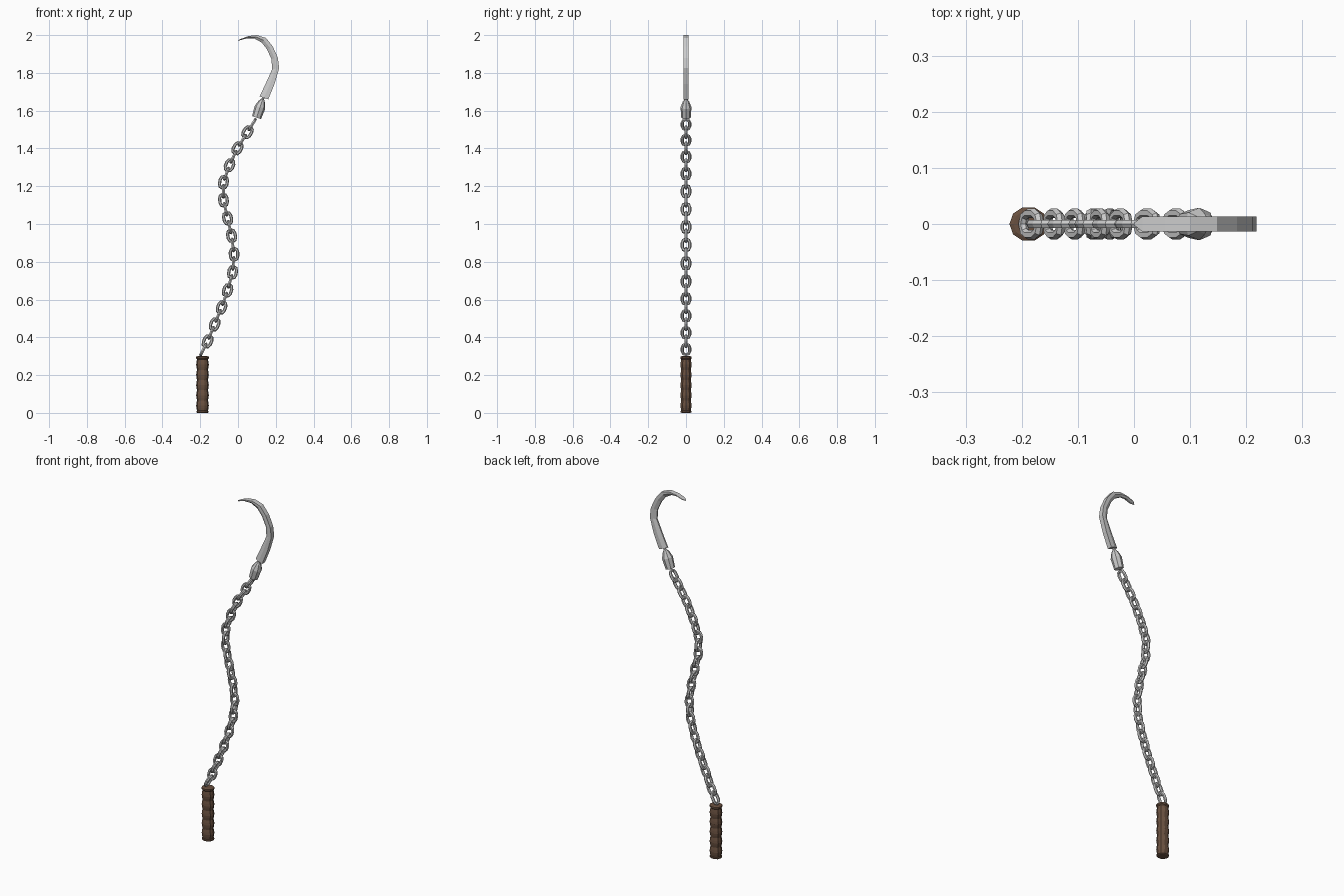
import bpy, bmesh
from math import sin, cos, pi, tau
from mathutils import Vector, Matrix

if "Cube" in bpy.data.objects:
    bpy.data.objects.remove(bpy.data.objects["Cube"])


def skin(name, rings, loop=False, mat=None):
    """Flat shaded mesh bridging equal-sized rings, capped unless looped."""
    bm = bmesh.new()
    vs = [[bm.verts.new(p) for p in r] for r in rings]
    n = len(rings[0])
    pairs = list(zip(vs, vs[1:])) + ([(vs[-1], vs[0])] if loop else [])
    for a, b in pairs:
        for i in range(n):
            j = (i + 1) % n
            bm.faces.new((a[i], a[j], b[j], b[i]))
    if not loop:
        bm.faces.new(vs[0][::-1])
        bm.faces.new(vs[-1])
    bmesh.ops.recalc_face_normals(bm, faces=bm.faces)
    me = bpy.data.meshes.new(name)
    bm.to_mesh(me)
    bm.free()
    if mat:
        me.materials.append(mat)
    ob = bpy.data.objects.new(name, me)
    bpy.context.collection.objects.link(ob)
    return ob


def lathe(name, profile, sides, mat=None, yscale=1.0):
    rings = [[Vector((r * cos(tau * i / sides), yscale * r * sin(tau * i / sides), z))
              for i in range(sides)] for r, z in profile]
    return skin(name, rings, mat=mat)


# Handle: wooden grip with five swellings and a rim at each end
brown = bpy.data.materials.new("brown_wood")
brown.diffuse_color = (0.14, 0.08, 0.05, 1)
brown.use_nodes = True
brown.node_tree.nodes["Principled BSDF"].inputs["Base Color"].default_value = brown.diffuse_color
profile = [(0.027, 0.0), (0.033, 0.003), (0.033, 0.010)]
step = 0.054
for k in range(5):
    z = 0.012 + k * step
    profile += [(0.029, z), (0.032, z + 0.014), (0.0335, z + 0.027), (0.032, z + 0.040)]
profile += [(0.029, 0.283), (0.034, 0.288), (0.034, 0.297), (0.027, 0.300)]
handle = lathe("handle", profile, 10, brown, yscale=0.92)
handle.location.x = -0.188

# Chain link mesh: stadium loop in local XZ with a hexagonal wire
wire, half_w, off = 0.0085, 0.0195, 0.012
rings = []
for end in (1, -1):
    for k in range(5):
        a = pi * k / 4 + (0 if end == 1 else pi)
        out = Vector((cos(a), 0, sin(a)))
        c = out * half_w + Vector((0, 0, off * end))
        rings.append([c + out * wire * cos(tau * i / 6) + Vector((0, wire * sin(tau * i / 6), 0))
                      for i in range(6)])
first = skin("chain_link_01", rings, loop=True)

# Chain path: centres of the front-facing links, side-on links go between them
path = [Vector((x, 0, z)) for x, z in (
    (-.205, .293), (-.161, .379), (-.124, .469), (-.087, .559), (-.055, .649),
    (-.029, .744), (-.021, .840), (-.034, .938), (-.055, 1.030), (-.077, 1.126),
    (-.077, 1.221), (-.045, 1.311), (-.003, 1.401), (.050, 1.486), (.100, 1.566))]
centres = []
for a, b in zip(path, path[1:]):
    centres += [(a + b) / 2, b]
centres.pop()
for i, c in enumerate(centres):
    ob = first if i == 0 else bpy.data.objects.new(f"chain_link_{i + 1:02d}", first.data)
    if i:
        bpy.context.collection.objects.link(ob)
    prev = centres[i - 1] if i else path[0]
    nxt = centres[i + 1] if i + 1 < len(centres) else path[-1]
    d = nxt - prev
    tilt = Vector((0, 0, 1)).rotation_difference(d).to_matrix().to_4x4()
    spin = Matrix.Rotation(pi / 2 if i % 2 == 0 else 0, 4, 'Z')
    ob.matrix_world = Matrix.Translation(c) @ tilt @ spin

# Collar joining chain and blade
collar = lathe("collar", [(0.025, 0), (0.029, 0.058), (0.018, 0.088), (0.007, 0.104),
                          (0.007, 0.120)], 8)
collar.matrix_world = (Matrix.Translation((0.098, 0, 1.563)) @
                       Vector((0, 0, 1)).rotation_difference(Vector((0.32, 0, 0.95))).to_matrix().to_4x4())

# Hook blade: flat back, bevelled toward the inner cutting edge
inner = [(.114, 1.675), (.145, 1.740), (.181, 1.820), (.177, 1.873), (.153, 1.926),
         (.126, 1.960), (.087, 1.982), (.045, 1.982), (.015, 1.974), (0, 1.970)]
outer = [(.160, 1.660), (.193, 1.740), (.218, 1.825), (.211, 1.880), (.184, 1.940),
         (.148, 1.985), (.100, 2.000), (.055, 1.995), (.015, 1.980), (0, 1.973)]
rings = []
for k, (a, b) in enumerate(zip(inner, outer)):
    a, b = Vector((a[0], 0, a[1])), Vector((b[0], 0, b[1]))
    y = Vector((0, 0.0135 if k < 9 else 0.002, 0))
    m = a.lerp(b, 0.5)
    rings.append([a + y * 0.3, m + y, b + y, b - y, m - y, a - y * 0.3])
skin("hook_blade", rings)
